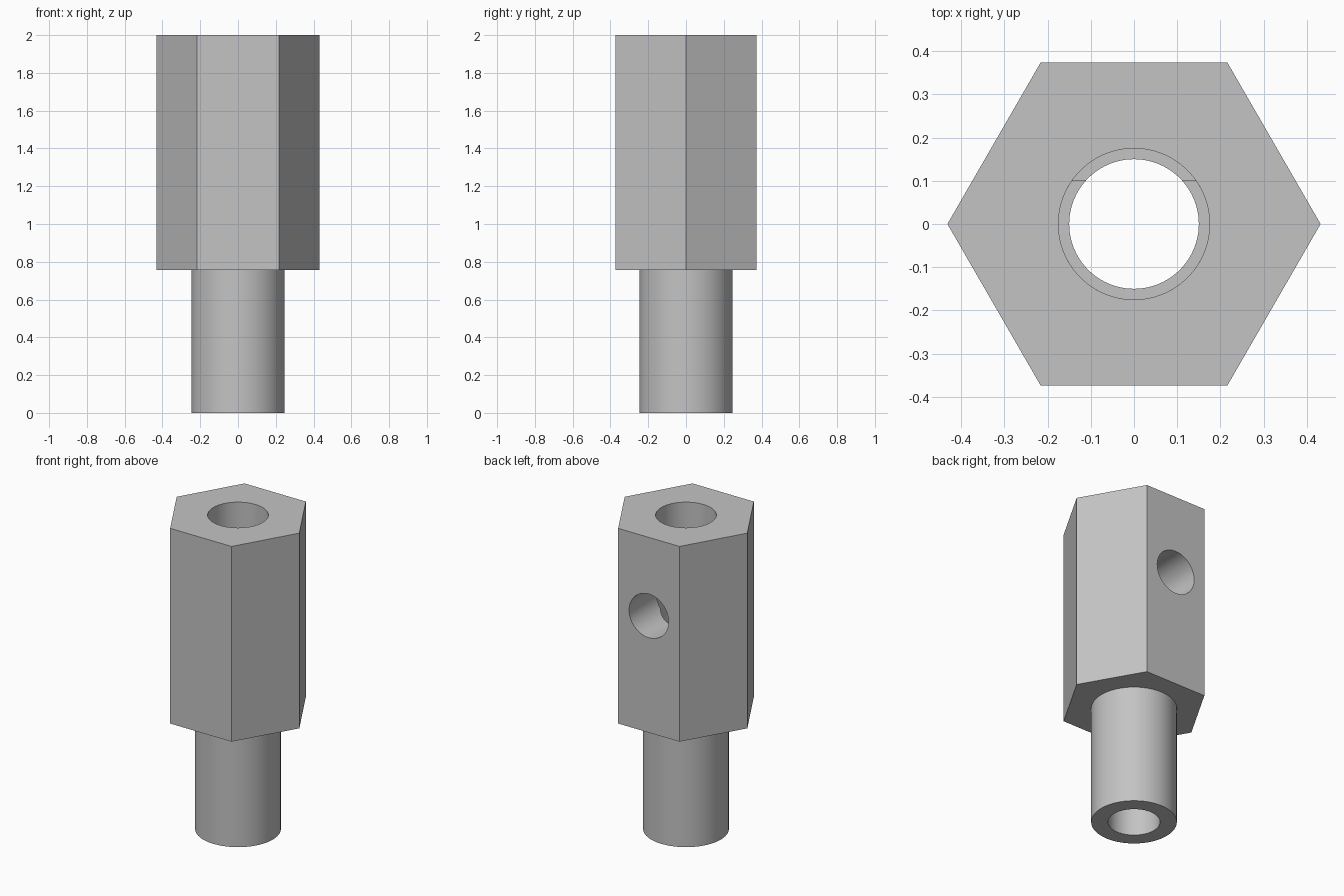
import bpy, bmesh, math
from mathutils import Matrix

if "Cube" in bpy.data.objects:
    bpy.data.objects.remove(bpy.data.objects["Cube"], do_unlink=True)

metal = bpy.data.materials.new("grey_metal")
metal.use_nodes = True
colour = (0.55, 0.55, 0.55, 1)
metal.diffuse_color = colour
metal.node_tree.nodes["Principled BSDF"].inputs["Base Color"].default_value = colour


def circle(radius, sides):
    return [(radius * math.cos(math.tau * i / sides),
             radius * math.sin(math.tau * i / sides)) for i in range(sides)]


def d_shape(radius, flat, steps=72):
    """Circle cut off by a straight line at y = flat."""
    start = math.pi - math.asin(flat / radius)
    sweep = math.pi + 2 * math.asin(flat / radius)
    return [(radius * math.cos(start + sweep * i / steps),
             radius * math.sin(start + sweep * i / steps)) for i in range(steps + 1)]


def prism(name, outline, low, high, turn=None):
    """Extrude a counter-clockwise outline from low to high along z."""
    bm = bmesh.new()
    base = bm.faces.new([bm.verts.new((x, y, low)) for x, y in outline])
    top = bmesh.ops.extrude_face_region(bm, geom=[base])["geom"]
    bmesh.ops.translate(bm, vec=(0, 0, high - low),
                        verts=[v for v in top if isinstance(v, bmesh.types.BMVert)])
    bmesh.ops.recalc_face_normals(bm, faces=bm.faces)
    if turn:
        bm.transform(turn)
    mesh = bpy.data.meshes.new(name)
    bm.to_mesh(mesh)
    bm.free()
    mesh.materials.append(metal)
    obj = bpy.data.objects.new(name, mesh)
    bpy.context.collection.objects.link(obj)
    return obj


def combine(body, tool, operation):
    tool.hide_render = True
    mod = body.modifiers.new(tool.name, "BOOLEAN")
    mod.operation, mod.solver, mod.object = operation, "EXACT", tool
    bpy.context.view_layer.objects.active = body
    bpy.ops.object.modifier_apply(modifier=mod.name)
    bpy.data.objects.remove(tool, do_unlink=True)


SHOULDER, LEDGE, FLAT_TOP, SCREW_Z = 0.757, 1.0, 1.72, 1.5

# Hexagonal head on a round stem
body = prism("hex_adapter", circle(0.432, 6), SHOULDER, 2.0)
combine(body, prism("stem", circle(0.247, 96), 0, SHOULDER + 0.1), "UNION")

# Stepped bore: narrow through hole, flatted socket, round mouth
combine(body, prism("through_hole", circle(0.15, 96), -0.1, 2.1), "DIFFERENCE")
combine(body, prism("flatted_socket", d_shape(0.175, 0.1), LEDGE, 2.1), "DIFFERENCE")
combine(body, prism("round_mouth", circle(0.175, 96), FLAT_TOP, 2.1), "DIFFERENCE")

# Set screw hole through the back face into the flat
sideways = Matrix.Translation((0, 0, SCREW_Z)) @ Matrix.Rotation(-math.pi / 2, 4, "X")
combine(body, prism("screw_hole", circle(0.139, 64), 0.06, 0.5, sideways), "DIFFERENCE")

# Smooth round walls, crisp edges
bpy.ops.object.select_all(action="DESELECT")
body.select_set(True)
bpy.context.view_layer.objects.active = body
bpy.ops.object.shade_smooth_by_angle(angle=math.radians(30))
